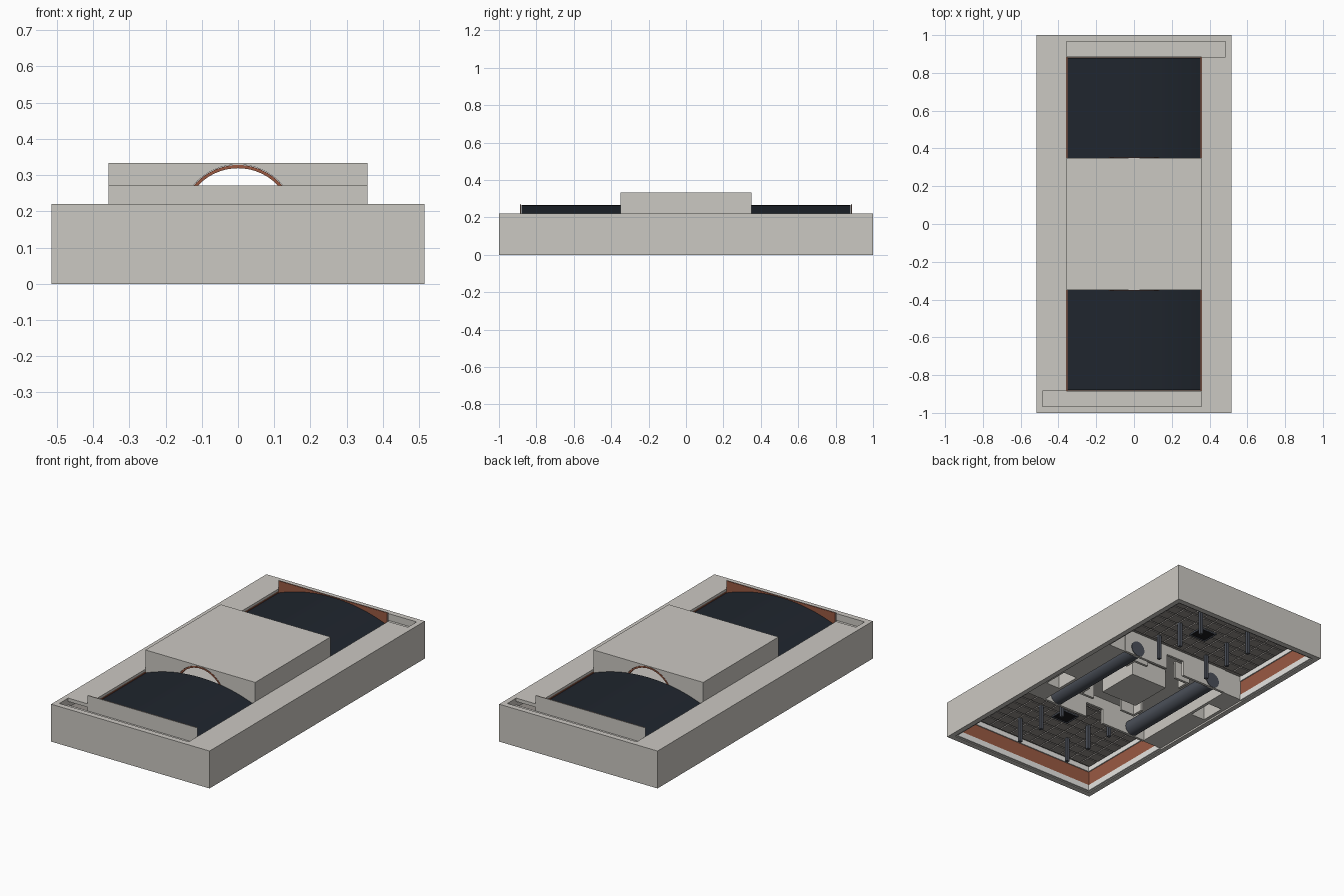
import bpy, bmesh, math

if "Cube" in bpy.data.objects:
    bpy.data.objects.remove(bpy.data.objects["Cube"])


def material(name, rgb):
    m = bpy.data.materials.new(name)
    m.diffuse_color = (*rgb, 1)
    m.use_nodes = True
    m.node_tree.nodes["Principled BSDF"].inputs["Base Color"].default_value = m.diffuse_color
    return m


STONE = material("concrete", (0.6, 0.58, 0.54))
BRICK = material("brick", (0.32, 0.1, 0.055))
ROOF = material("dark_roof", (0.014, 0.019, 0.027))
PALE = material("pale_panel", (0.8, 0.79, 0.76))
STEEL = material("steel", (0.07, 0.08, 0.1))
TILE = material("ceiling_tile", (0.3, 0.28, 0.26))
BLACK = material("black", (0.01, 0.01, 0.013))


def finish(name, bm, mat, smooth=False):
    bmesh.ops.recalc_face_normals(bm, faces=bm.faces)
    mesh = bpy.data.meshes.new(name)
    bm.to_mesh(mesh)
    bm.free()
    ob = bpy.data.objects.new(name, mesh)
    bpy.context.collection.objects.link(ob)
    mesh.materials.append(mat)
    if smooth:
        bpy.context.view_layer.objects.active = ob
        ob.select_set(True)
        bpy.ops.object.shade_smooth_by_angle(angle=math.radians(30))
        ob.select_set(False)
    return ob


def boxes(name, items, mat=STONE, s=1):
    """One object of boxes (x0, x1, y0, y1, z0, z1); s=-1 turns it half a turn about z."""
    bm = bmesh.new()
    for x0, x1, y0, y1, z0, z1 in items:
        for v in bmesh.ops.create_cube(bm, size=1)["verts"]:
            v.co = (s * (x0 + (v.co.x + .5) * (x1 - x0)),
                    s * (y0 + (v.co.y + .5) * (y1 - y0)),
                    z0 + (v.co.z + .5) * (z1 - z0))
    return finish(name, bm, mat)


def prism(name, profile, y0, y1, mat=STONE, s=1, smooth=False):
    """Extrude an xz profile along y."""
    bm = bmesh.new()
    f = bm.faces.new([bm.verts.new((s * x, s * y0, z)) for x, z in profile])
    new = bmesh.ops.extrude_face_region(bm, geom=[f])["geom"]
    bmesh.ops.translate(bm, verts=[g for g in new if isinstance(g, bmesh.types.BMVert)],
                        vec=(0, s * (y1 - y0), 0))
    return finish(name, bm, mat, smooth)


def arc(r, cz, a0, a1, n):
    return [(r * math.cos(math.radians(a0 + (a1 - a0) * i / n)),
             cz + r * math.sin(math.radians(a0 + (a1 - a0) * i / n))) for i in range(n + 1)]


# outer walls
boxes("outer_walls", [(-.515, -.485, -1, 1, 0, .22), (.485, .515, -1, 1, 0, .22),
                      (-.485, .485, -1, -.967, 0, .22), (-.485, .485, .967, 1, 0, .22)])
# flush deck beside the vaults
boxes("deck", [(-.485, -.357, -.885, .885, .2, .22), (.357, .485, -.885, .885, .2, .22),
               (.357, .485, -.967, -.885, .2, .22), (-.485, -.357, .885, .967, .2, .22)])

# raised centre block, hollow
boxes("centre_block", [(-.357, -.345, -.35, .35, .165, .33), (.345, .357, -.35, .35, .165, .33),
                       (-.357, .357, -.35, .35, .328, .333), (-.345, .345, -.35, .35, .165, .18)])

# shallow vault arc, springing at z .2 with crown at .267
rise, half = .067, .352
R = (half ** 2 + rise ** 2) / (2 * rise)
spread = math.degrees(math.asin(half / R))
vault = arc(R, .267 - R, 90 - spread, 90 + spread, 32) + arc(R - .008, .267 - R, 90 + spread, 90 - spread, 32)

for s, end in ((1, "front"), (-1, "back")):
    # vaulted roof, well sides and thin end wall
    prism(end + "_vault", vault, -.88, -.35, ROOF, s, True)
    boxes(end + "_well_sides", [(a, a + .004, -.885, -.35, .165, .205) for a in (-.357, .353)], BRICK, s)
    boxes(end + "_end_wall", [(-.357, .357, -.888, -.884, .165, .271)], STONE, s)
    boxes(end + "_brick_gable", [(-.353, .353, -.884, -.881, .165, .27)], BRICK, s)
    # sunken trench outside the end wall
    boxes(end + "_trench_floor", [(-.485, .357, -.967, -.885, .165, .18)], STONE, s)

    # block face with an arched opening
    opening = arc(.161, .168, 162, 18, 32)
    prism(end + "_block_face", [(-.345, .165), (-.161, .165)] + opening + [(.161, .165), (.345, .165),
                                (.345, .3295), (-.345, .3295)], -.35, -.338, STONE, s)
    prism(end + "_arch_frame", arc(.16, .168, 18, 162, 32) + arc(.151, .168, 162, 18, 32),
          -.351, -.336, BRICK, s, True)

    # lower hall: banded wall lining
    for name, z0, z1, d, mat in (("lower_band", .005, .04, .01, PALE), ("brick_band", .04, .125, .006, BRICK),
                                 ("upper_band", .125, .155, .012, PALE)):
        boxes(f"{end}_{name}", [(-.485, .485, -.967, -.967 + d, z0, z1),
                                (-.485, -.485 + d, -.967 + d, -.35, z0, z1),
                                (.485 - d, .485, -.967 + d, -.35, z0, z1)], mat, s)

    # tiled ceiling
    boxes(end + "_ceiling", [(-.485, .485, -.967, -.35, .155, .165)], TILE, s)
    dx, dy = .94 / 13, .57 / 8
    boxes(end + "_ceiling_tiles", [(-.47 + dx * i + .004, -.47 + dx * (i + 1) - .004,
                                    -.945 + dy * j + .004, -.945 + dy * (j + 1) - .004, .147, .156)
                                   for i in range(13) for j in range(8)], TILE, s)
    boxes(end + "_ceiling_hatch", [(-.05, .05, -.64, -.55, .143, .156)], BLACK, s)
    boxes(end + "_hatch_frame", [(-.055, -.05, -.645, -.545, .138, .155), (.05, .055, -.645, -.545, .138, .155),
                                 (-.05, .05, -.645, -.64, .138, .155), (-.05, .05, -.55, -.545, .138, .155)],
          STEEL, s)

    # columns
    boxes(end + "_columns", [(x - .009, x + .009, y - .009, y + .009, 0, .15)
                             for x in (-.17, .17) for y in (-.42, -.6, -.78)], STEEL, s)

    # cross wall between hall and centre, with a doorway
    boxes(end + "_cross_wall", [(-.36, -.06, -.355, -.34, .01, .165), (.06, .36, -.355, -.34, .01, .165),
                                (-.06, .06, -.355, -.34, .1, .165)], STONE, s)

    # solid side mass with a stair recess
    boxes(end + "_side_mass", [(-.485, -.357, -.35, .05, .01, .2), (-.485, -.357, .2, .35, .01, .2),
                               (-.485, -.465, .05, .2, .01, .2), (-.375, -.357, .05, .2, .01, .2),
                               (-.465, -.375, .05, .2, .11, .2)], STONE, s)

    # small corner rooms in the centre
    boxes(end + "_partitions", [(-.2, -.1, -.24, -.225, .06, .165), (.1, .2, -.24, -.225, .06, .165),
                                (-.2, -.185, -.225, -.16, .06, .165), (.185, .2, -.225, -.16, .06, .165)], STONE, s)

    # connecting tube
    prism(end + "_tube", arc(.045, .055, 0, 360, 32)[:-1], -.358, .358, STEEL, s, True).location.x = .27 * s

# core room in the middle
boxes("core_room", [(-.12, .12, -.13, .13, .05, .165)])
